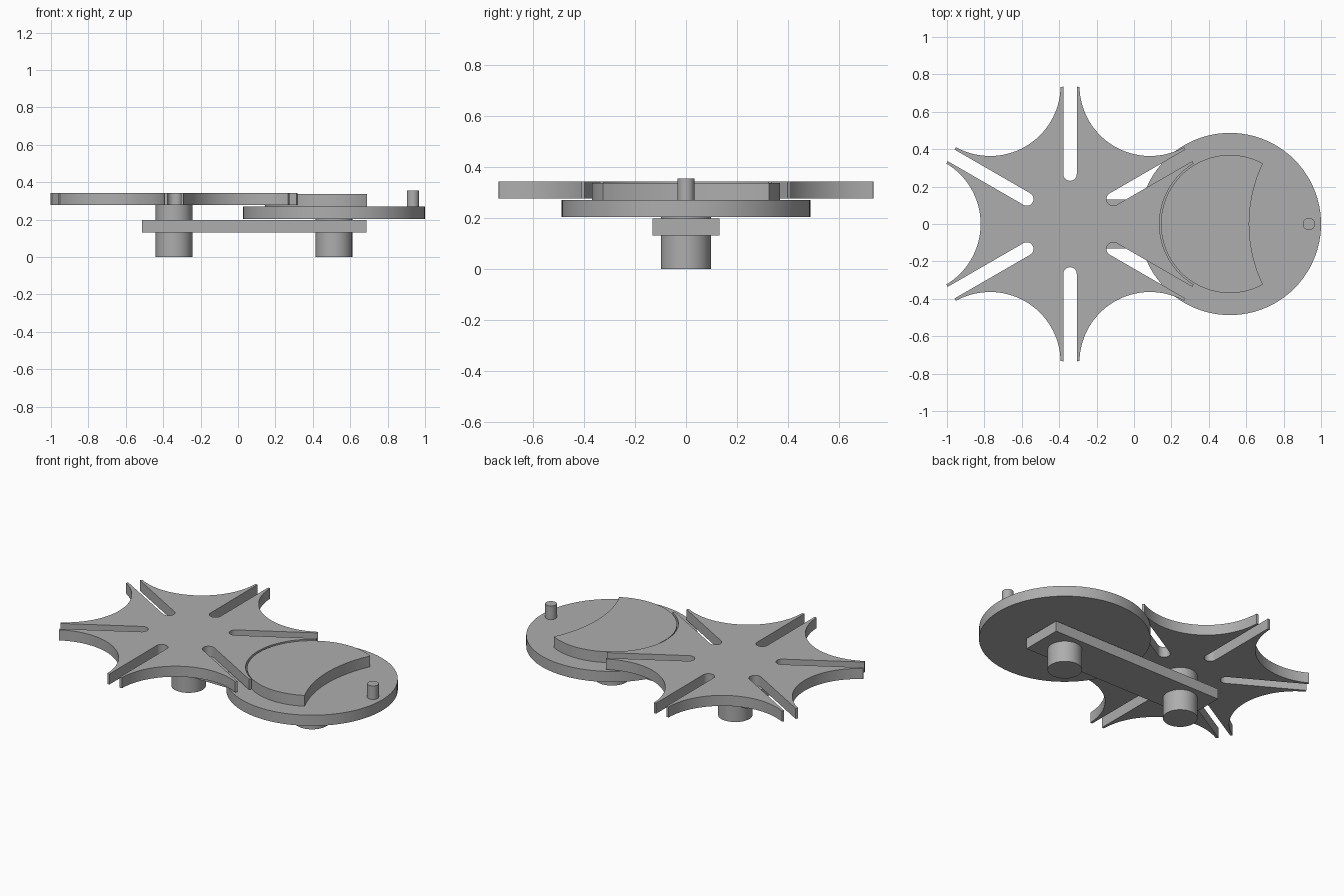
import bpy, bmesh
from math import sin, cos, radians, degrees, sqrt, acos, atan2, tau

old = bpy.data.objects.get("Cube")
if old:
    bpy.data.objects.remove(old, do_unlink=True)

WHEEL_X, DRIVE_X = -0.342, 0.513      # the two axes
SPAN = DRIVE_X - WHEEL_X              # distance between them
WHEEL_R, NOTCH_R, SLOT_W = 0.735, 0.377, 0.036
SLOT_END = 0.267                      # centre of the rounded slot bottom

grey = bpy.data.materials.new("plain grey")
grey.use_nodes = True
grey.diffuse_color = (0.42, 0.42, 0.42, 1)
grey.node_tree.nodes["Principled BSDF"].inputs["Base Color"].default_value = (0.42, 0.42, 0.42, 1)


def arc(cx, cy, r, start, end, steps):
    """Points along a circular arc, angles in degrees."""
    angles = [radians(start + (end - start) * i / steps) for i in range(steps + 1)]
    return [(cx + r * cos(a), cy + r * sin(a)) for a in angles]


def plate(name, outline, z0, z1):
    """Extrude a flat outline between two heights."""
    bm = bmesh.new()
    base = bm.faces.new([bm.verts.new((x, y, z0)) for x, y in outline])
    top = bmesh.ops.extrude_face_region(bm, geom=[base], use_keep_orig=True)
    verts = [g for g in top["geom"] if isinstance(g, bmesh.types.BMVert)]
    bmesh.ops.translate(bm, vec=(0, 0, z1 - z0), verts=verts)
    bmesh.ops.recalc_face_normals(bm, faces=bm.faces)
    mesh = bpy.data.meshes.new(name)
    bm.to_mesh(mesh)
    bm.free()
    mesh.materials.append(grey)
    obj = bpy.data.objects.new(name, mesh)
    bpy.context.collection.objects.link(obj)
    bpy.ops.object.select_all(action="DESELECT")
    obj.select_set(True)
    bpy.context.view_layer.objects.active = obj
    bpy.ops.object.shade_smooth_by_angle(angle=radians(30))
    return obj


def disc(name, x, r, z0, z1, sides=64):
    return plate(name, arc(x, 0, r, 0, 360, sides)[:-1], z0, z1)


def wheel_outline():
    """Six slots with round bottoms, alternating with six concave notches."""
    half = acos((WHEEL_R**2 + SPAN**2 - NOTCH_R**2) / (2 * WHEEL_R * SPAN))
    sweep = degrees(atan2(WHEEL_R * sin(half), SPAN - WHEEL_R * cos(half)))
    mouth = sqrt(WHEEL_R**2 - SLOT_W**2)
    # One sector: notch around angle 0, then the slot at 30 degrees
    sector = arc(SPAN, 0, NOTCH_R, 180 + sweep, 180 - sweep, 32)
    slot = [(mouth, -SLOT_W)] + arc(SLOT_END, 0, SLOT_W, 270, 90, 14) + [(mouth, SLOT_W)]
    c, s = cos(tau / 12), sin(tau / 12)
    sector += [(x * c - y * s, x * s + y * c) for x, y in slot]
    points = []
    for k in range(6):
        c, s = cos(k * tau / 6), sin(k * tau / 6)
        points += [(WHEEL_X + x * c - y * s, x * s + y * c) for x, y in sector]
    return points


def lock_outline():
    """Round locking disc with a concave bite that clears the wheel tips."""
    r, bite = 0.369, 0.752
    a = degrees(acos((r**2 + SPAN**2 - bite**2) / (2 * r * SPAN)))
    b = degrees(atan2(r * sin(radians(a)), SPAN - r * cos(radians(a))))
    rim = arc(DRIVE_X, 0, r, a, 360 - a, 64)
    return rim + arc(DRIVE_X + SPAN, 0, bite, 180 + b, 180 - b, 24)[1:-1]


# Driven side
plate("slotted_wheel", wheel_outline(), 0.277, 0.343)
disc("wheel_shaft", WHEEL_X, 0.098, 0, 0.277)

# Driving side
disc("drive_shaft", DRIVE_X, 0.098, 0, 0.203)
disc("drive_disc", DRIVE_X, 0.487, 0.203, 0.27, 96)
plate("locking_crescent", lock_outline(), 0.27, 0.338)
disc("drive_pin", DRIVE_X + SPAN / 2 - 0.005, 0.033, 0.27, 0.355, 32)

# Bar that carries both shafts
plate("base_bar", [(-0.513, -0.131), (0.687, -0.131), (0.687, 0.131), (-0.513, 0.131)], 0.132, 0.198)
